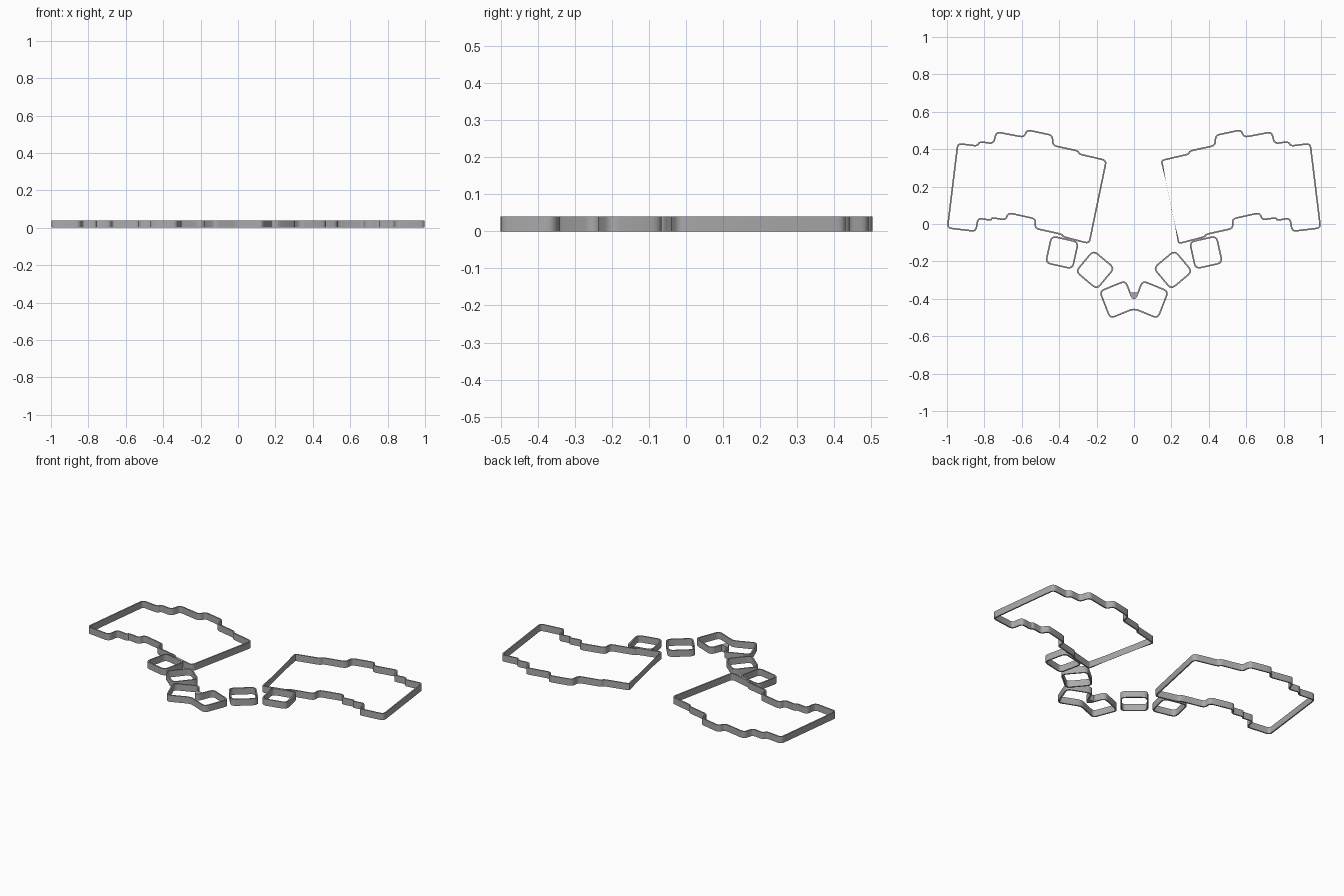
import bpy, bmesh
from mathutils import Vector, Matrix
from math import radians

HEIGHT = 0.04
WALL = 0.004   # half of the wall thickness
THIN = 0.0003  # half thickness of the worn stretch of wall

cube = bpy.data.objects.get("Cube")
if cube:
    bpy.data.objects.remove(cube, do_unlink=True)

grey = bpy.data.materials.new("mid_grey")
grey.use_nodes = True
COLOUR = (0.4, 0.4, 0.4, 1)
grey.diffuse_color = COLOUR
grey.node_tree.nodes["Principled BSDF"].inputs["Base Color"].default_value = COLOUR


def finish(name, bm):
    bmesh.ops.recalc_face_normals(bm, faces=bm.faces)
    mesh = bpy.data.meshes.new(name)
    bm.to_mesh(mesh)
    bm.free()
    mesh.materials.append(grey)
    obj = bpy.data.objects.new(name, mesh)
    bpy.context.collection.objects.link(obj)
    bpy.ops.object.select_all(action="DESELECT")
    obj.select_set(True)
    bpy.context.view_layer.objects.active = obj
    bpy.ops.object.shade_smooth_by_angle(angle=radians(35))
    return obj


def rounded(points, radius, steps=4):
    """Round each corner of a closed path; a third value marks a plain point of that width."""
    path = []
    for i, point in enumerate(points):
        p = Vector(point[:2])
        if len(point) == 3:
            path.append((p, point[2]))
            continue
        a = Vector(points[i - 1][:2]) - p
        b = Vector(points[(i + 1) % len(points)][:2]) - p
        start = p + a.normalized() * min(radius, a.length * 0.45)
        end = p + b.normalized() * min(radius, b.length * 0.45)
        for k in range(steps + 1):
            t = k / steps
            path.append((start * (1 - t) ** 2 + p * 2 * t * (1 - t) + end * t * t, WALL))
    return path


def wall_ring(name, points, radius=0.022):
    """Upright wall of even height along a closed rounded path."""
    path = rounded(points, radius)
    bm = bmesh.new()
    rings = []
    for i, (p, width) in enumerate(path):
        before = (p - path[i - 1][0]).normalized()
        after = (path[(i + 1) % len(path)][0] - p).normalized()
        along = (before + after).normalized()
        side = Vector((along.y, -along.x)) * width / max(along.dot(after), 0.6)
        rings.append([bm.verts.new((*(p + side * s), z))
                      for s, z in ((1, 0), (1, HEIGHT), (-1, HEIGHT), (-1, 0))])
    for i, ring in enumerate(rings):
        following = rings[(i + 1) % len(rings)]
        for k in range(4):
            n = (k + 1) % 4
            bm.faces.new((ring[k], ring[n], following[n], following[k]))
    return finish(name, bm)


def square(centre, size, angle):
    turn = Matrix.Rotation(radians(angle), 2)
    h = size / 2
    return [tuple(Vector(centre) + turn @ Vector(c))
            for c in ((h, h), (-h, h), (-h, -h), (h, -h))]


def mirrored(points):
    return [(-p[0], *p[1:]) for p in points]


# Stepped outline of one half, from its outer back corner round to its outer front corner
half = [
    (0.942, 0.430), (0.837, 0.417), (0.826, 0.440), (0.752, 0.430),
    (0.735, 0.492), (0.588, 0.464), (0.572, 0.503), (0.436, 0.474),
    (0.434, 0.420), (0.298, 0.390), (0.294, 0.374), (0.148, 0.340),
    (0.240, -0.104), (0.378, -0.068), (0.386, -0.055), (0.530, -0.023),
    (0.525, 0.027), (0.672, 0.060), (0.686, 0.022), (0.760, 0.034),
    (0.764, 0.020), (0.834, 0.031), (0.846, -0.039), (0.997, -0.021),
]
# The left half's inner wall narrows to a sliver along its middle
worn = half[:12] + [(0.151, 0.322, WALL), (0.170, 0.230, THIN), (0.218, 0.0, THIN),
                    (0.236, -0.085, WALL)] + half[12:]
wall_ring("left_half_wall", worn)
wall_ring("right_half_wall", mirrored(half))

# Two single square frames on each side
inner_frame = square((0.385, -0.152), 0.146, 12.5)
middle_frame = square((0.208, -0.245), 0.146, 40)
for side, flip in (("left", lambda p: p), ("right", mirrored)):
    wall_ring(side + "_outer_frame", flip(inner_frame), 0.028)
    wall_ring(side + "_middle_frame", flip(middle_frame), 0.028)

# Joined pair of frames at the centre front
arm = [(0.046, -0.304), (0.183, -0.360), (0.127, -0.504)]
wall_ring("centre_frame", [(0.010, -0.397)] + arm + [(0.0, -0.452)]
          + mirrored(arm[::-1]) + [(-0.010, -0.397)], 0.026)

# Solid web filling the notch between the joined frames
bm = bmesh.new()
web = [bm.verts.new((x, y, 0)) for x, y in
       ((-0.022, -0.366), (-0.009, -0.398), (0.009, -0.398), (0.022, -0.366))]
face = bm.faces.new(web)
top = bmesh.ops.extrude_face_region(bm, geom=[face])["geom"]
bmesh.ops.translate(bm, vec=(0, 0, HEIGHT),
                    verts=[v for v in top if isinstance(v, bmesh.types.BMVert)])
finish("centre_web", bm)
